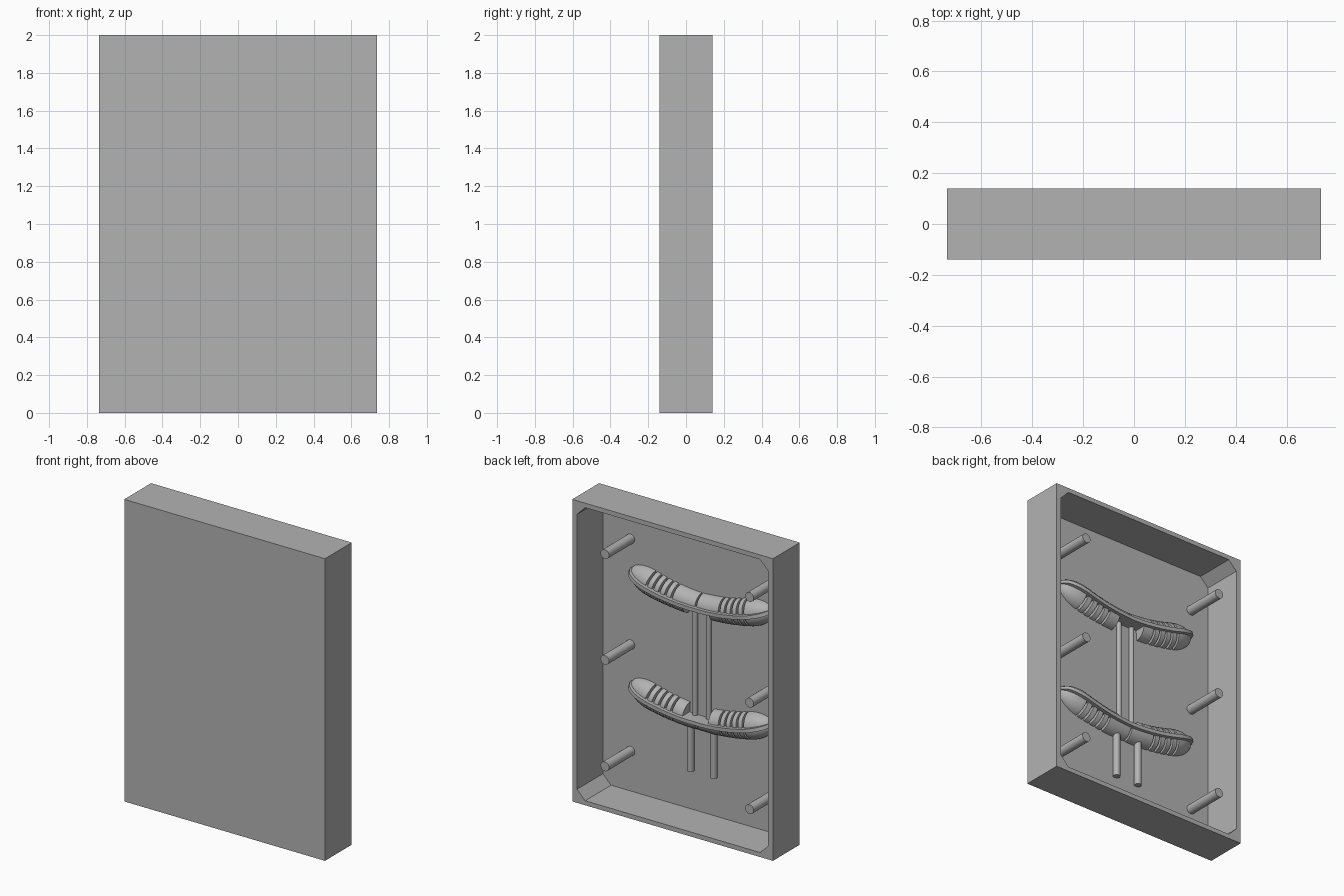
import bpy, bmesh, math
from mathutils import Vector

if "Cube" in bpy.data.objects:
    bpy.data.objects.remove(bpy.data.objects["Cube"])

grey = bpy.data.materials.new("plain_grey")
grey.diffuse_color = (0.45, 0.45, 0.45, 1)
grey.use_nodes = True
grey.node_tree.nodes["Principled BSDF"].inputs["Base Color"].default_value = grey.diffuse_color

HX, HY, HZ = 0.735, 0.14, 2.0      # tray half width, half depth, height
FLOOR = -0.13                      # inner floor of the tray, open towards +y
MID_X = -0.03                      # centre of the moulded shapes


def finish(name, bm, smooth=True):
    bmesh.ops.recalc_face_normals(bm, faces=bm.faces[:])
    me = bpy.data.meshes.new(name)
    bm.to_mesh(me)
    bm.free()
    ob = bpy.data.objects.new(name, me)
    bpy.context.collection.objects.link(ob)
    me.materials.append(grey)
    if smooth:
        bpy.ops.object.select_all(action='DESELECT')
        ob.select_set(True)
        bpy.context.view_layer.objects.active = ob
        bpy.ops.object.shade_smooth_by_angle(angle=math.radians(35))
    return ob


# Tray: thin walled box with chamfered inner corners
def make_tray():
    bm = bmesh.new()
    ix, iz, c = 0.70, 0.97, 0.06
    back, front, rim, floor = [], [], [], []
    for sx, sz in ((1, 1), (-1, 1), (-1, -1), (1, -1)):
        back.append(bm.verts.new((sx * HX, HY, 1 + sz)))
        front.append(bm.verts.new((sx * HX, -HY, 1 + sz)))
        pts = [(sx * ix, 1 + sz * (iz - c)), (sx * (ix - c), 1 + sz * iz)]
        if sx * sz < 0:
            pts.reverse()
        for x, z in pts:
            rim.append(bm.verts.new((x, HY, z)))
            floor.append(bm.verts.new((x, FLOOR, z)))
    bm.faces.new(front)
    bm.faces.new(floor)
    for i in range(4):
        j = (i + 1) % 4
        bm.faces.new((back[i], back[j], front[j], front[i]))
        bm.faces.new((back[i], rim[2 * i], rim[2 * i + 1]))
        bm.faces.new((back[i], rim[2 * i + 1], rim[2 * j], back[j]))
    for i in range(8):
        j = (i + 1) % 8
        bm.faces.new((rim[i], rim[j], floor[j], floor[i]))
    finish("tray", bm, False)


# Straight rod between two points
def make_rod(name, a, b, r, sides=24):
    a, b = Vector(a), Vector(b)
    bm = bmesh.new()
    bmesh.ops.create_cone(bm, cap_ends=True, segments=sides, radius1=r,
                          radius2=r, depth=(b - a).length)
    rot = (b - a).to_track_quat('Z', 'Y').to_matrix().to_4x4()
    bm.transform(rot)
    bmesh.ops.translate(bm, verts=bm.verts[:], vec=(a + b) / 2)
    finish(name, bm)


# Sagging centre line of a moulded shape and its radius along the length
LEN, SAG, CAP = 0.52, 0.10, 0.36


def frame(u, zm):
    n = Vector((-2 * SAG * u / LEN ** 2, 0, 1)).normalized()
    return Vector((MID_X + u, FLOOR - 0.005, zm + SAG * (u / LEN) ** 2)), n


def radius(u):
    a = abs(u)
    r = 0.078 + 0.03 * min(a, CAP)
    if a > CAP:
        r *= math.sqrt(max(0.003, 1 - ((a - CAP) / (LEN - CAP)) ** 2))
    return r


# Sweep a cross-section (function of u giving (y, normal) pairs) along the curve
def sweep(bm, u0, u1, steps, zm, section):
    rings = []
    for k in range(steps + 1):
        u = u0 + (u1 - u0) * k / steps
        p, n = frame(u, zm)
        rings.append([bm.verts.new(p + Vector((0, y, 0)) + n * w)
                      for y, w in section(u)])
    m = len(rings[0])
    for r0, r1 in zip(rings, rings[1:]):
        for i in range(m):
            j = (i + 1) % m
            bm.faces.new((r0[i], r0[j], r1[j], r1[i]))
    bm.faces.new(rings[0])
    bm.faces.new(rings[-1])


def quarter(side, scale=1.0):
    def section(u):
        r = radius(u) * scale
        arc = [(r * math.cos(t * math.pi / 16), side * r * math.sin(t * math.pi / 16))
               for t in range(9)]
        return [(0, 0)] + arc
    return section


def strip(u):
    y = radius(u) + 0.022
    return [(0, -0.012), (y, -0.012), (y, 0.012), (0, 0.012)]


def make_shape(name, zm, full_side):
    # centre strip running the whole length
    bm = bmesh.new()
    sweep(bm, -LEN, LEN, 48, zm, strip)
    finish(name + "_strip", bm)
    # ribbed lobes above and below the strip, open at the middle on one side
    bm = bmesh.new()
    for side in (1, -1):
        start = 0.006 if side == full_side else 0.095
        for m in (1, -1):
            sweep(bm, m * start, m * 0.17, 6, zm, quarter(side))
            sweep(bm, m * 0.15, m * 0.38, 10, zm, quarter(side, 0.62))
            for k in range(4):
                u = 0.184 + 0.045 * k
                sweep(bm, m * u, m * (u + 0.031), 2, zm, quarter(side))
            sweep(bm, m * 0.364, m * LEN, 14, zm, quarter(side))
    finish(name + "_ribbed_body", bm)


make_tray()

# Six pins standing on the floor
for i, x in enumerate((0.497, -0.563)):
    for j, z in enumerate((0.295, 1.0, 1.70)):
        make_rod(f"pin_{i}_{j}", (x, FLOOR - 0.005, z), (x, HY, z), 0.031)

make_shape("upper_shape", 1.405, 1)
make_shape("lower_shape", 0.655, -1)

# Channel rods: a close pair between the shapes, a wider pair below
for i, (x_top, x_low) in enumerate(((0.018, 0.045), (-0.082, -0.125))):
    make_rod(f"link_rod_{i}", (x_top, FLOOR + 0.008, 0.66), (x_top, FLOOR + 0.008, 1.40), 0.017, 16)
    make_rod(f"feed_rod_{i}", (x_low, FLOOR + 0.018, 0.295), (x_low, FLOOR + 0.018, 0.64), 0.023, 16)
